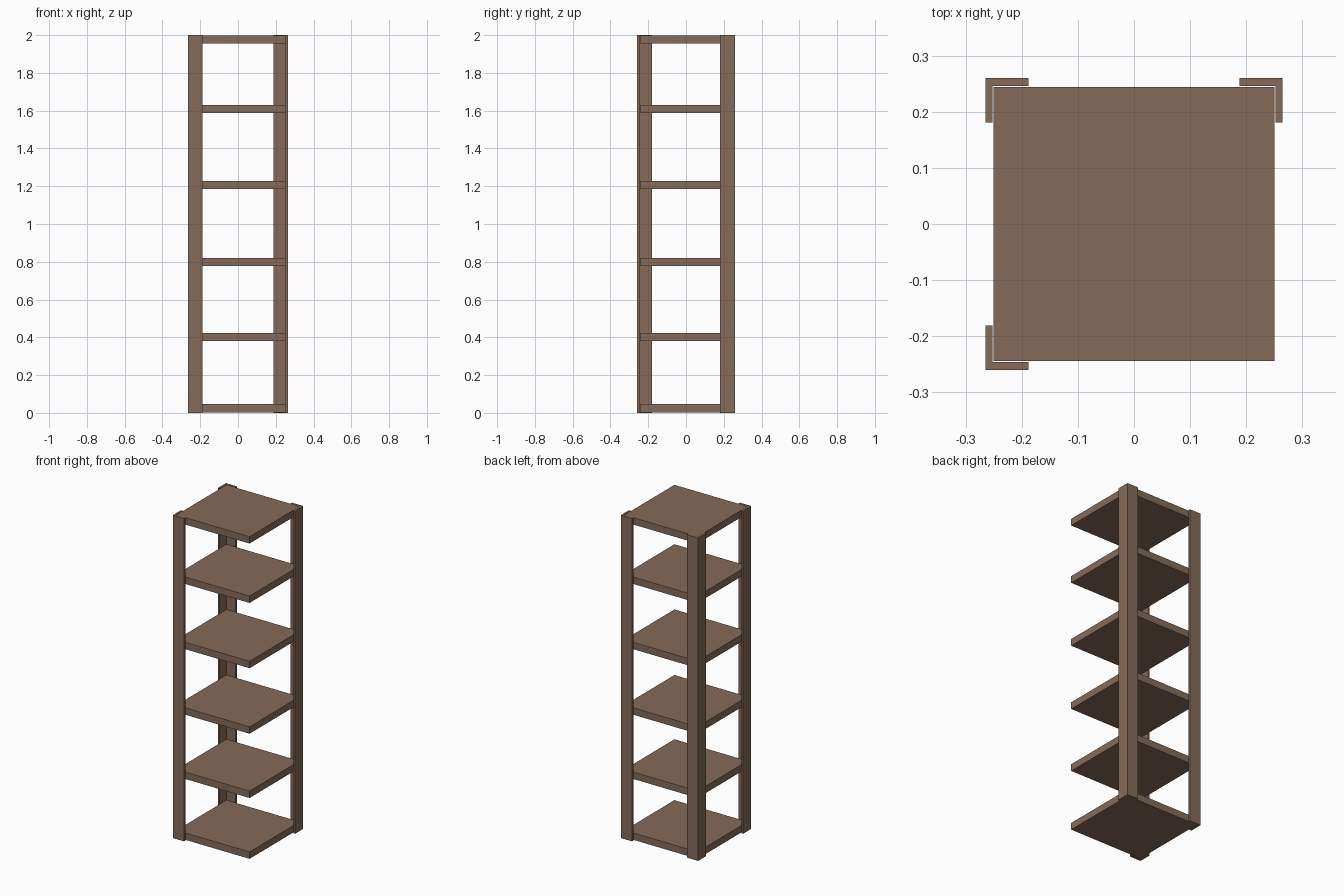
import bpy, bmesh

if "Cube" in bpy.data.objects:
    bpy.data.objects.remove(bpy.data.objects["Cube"])

wood = bpy.data.materials.new("brown wood")
wood.diffuse_color = (0.233, 0.147, 0.1, 1)
wood.use_nodes = True
wood.node_tree.nodes["Principled BSDF"].inputs["Base Color"].default_value = wood.diffuse_color


def prism(name, outline, z0, z1):
    """Extrude a flat outline from z0 up to z1."""
    bm = bmesh.new()
    base = bm.faces.new([bm.verts.new((x, y, z0)) for x, y in outline])
    top = bmesh.ops.extrude_face_region(bm, geom=[base])["geom"]
    for v in top:
        if isinstance(v, bmesh.types.BMVert):
            v.co.z = z1
    bmesh.ops.recalc_face_normals(bm, faces=bm.faces)
    mesh = bpy.data.meshes.new(name)
    bm.to_mesh(mesh)
    bm.free()
    mesh.materials.append(wood)
    obj = bpy.data.objects.new(name, mesh)
    bpy.context.collection.objects.link(obj)
    return obj


# L-shaped corner posts; the front right corner is left open
OX, OY = 0.265, 0.26      # outer faces
IX, IY = 0.2522, 0.2455   # inner faces
EX, EY = 0.188, 0.181     # ends of the arms
angle = [(OX, OY), (EX, OY), (EX, IY), (IX, IY), (IX, EY), (OX, EY)]
for name, sx, sy in (("back_left_post", -1, 1), ("back_right_post", 1, 1),
                     ("front_left_post", -1, -1)):
    prism(name, [(x * sx, y * sy) for x, y in angle], 0, 2)

# Shelves, listed by the height of their top face
SX, SY = 0.2505, 0.2445
square = [(-SX, -SY), (SX, -SY), (SX, SY), (-SX, SY)]
for i, top in enumerate((0.046, 0.423, 0.821, 1.227, 1.631, 1.999)):
    prism(f"shelf_{i + 1}", square, top - 0.043, top)
